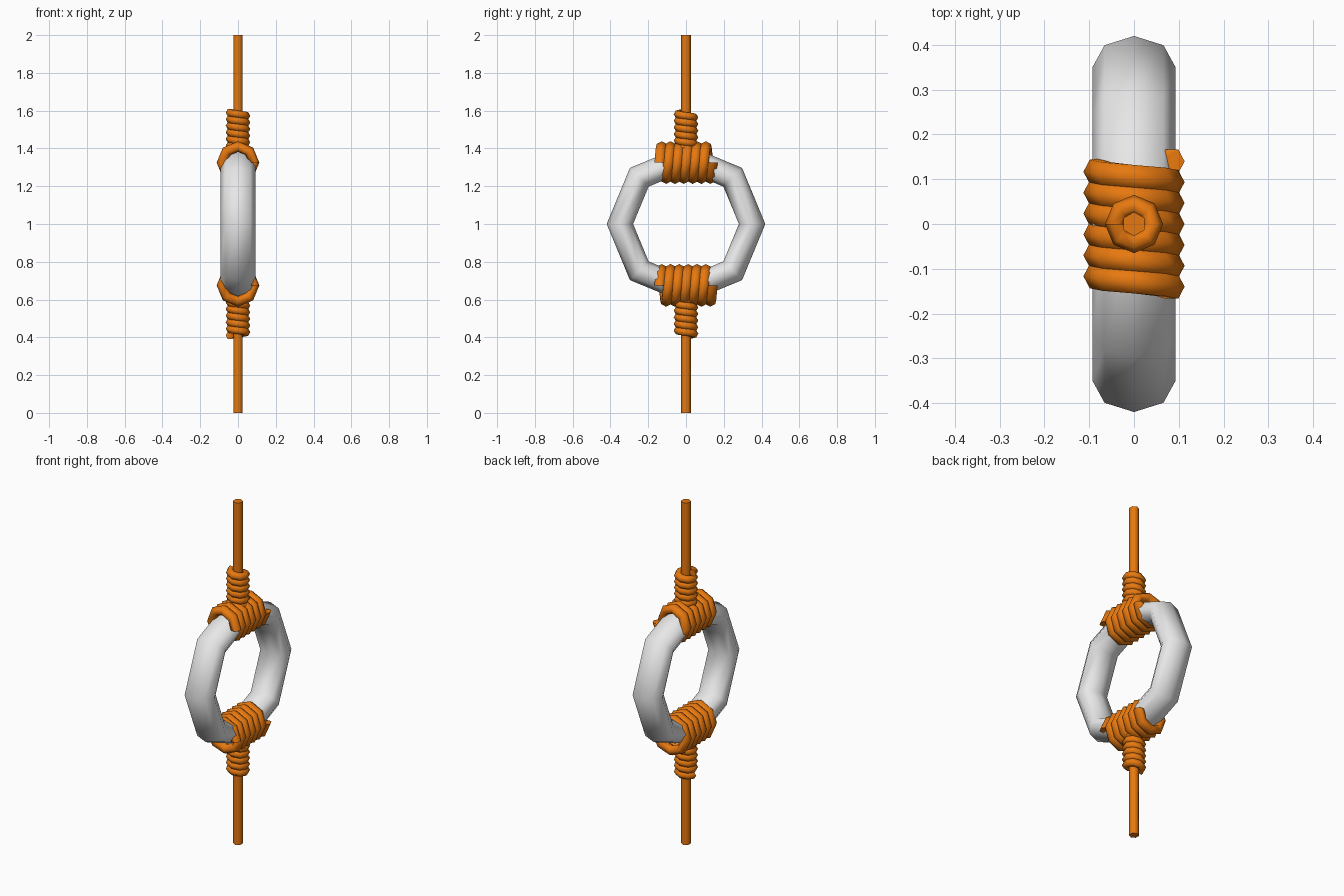
import bpy, bmesh
from math import pi, sin, cos, radians
from mathutils import Matrix, Vector

if "Cube" in bpy.data.objects:
    bpy.data.objects.remove(bpy.data.objects["Cube"])


def material(name, colour):
    m = bpy.data.materials.new(name)
    m.use_nodes = True
    m.diffuse_color = colour
    m.node_tree.nodes["Principled BSDF"].inputs["Base Color"].default_value = colour
    return m


ORANGE = material("orange rope", (0.8, 0.19, 0.005, 1))
GREY = material("pale grey", (0.8, 0.8, 0.8, 1))


def finish(name, bm, matrix, mat):
    bmesh.ops.recalc_face_normals(bm, faces=bm.faces)
    bm.transform(matrix)
    mesh = bpy.data.meshes.new(name)
    bm.to_mesh(mesh)
    bm.free()
    mesh.materials.append(mat)
    ob = bpy.data.objects.new(name, mesh)
    bpy.context.collection.objects.link(ob)
    bpy.ops.object.select_all(action="DESELECT")
    ob.select_set(True)
    bpy.context.view_layer.objects.active = ob
    bpy.ops.object.shade_smooth_by_angle(angle=radians(75))


def coil(name, matrix, mat, radius, thick, wide, height=0, turns=1, start=0,
         hand=-1, sides=6, closed=False):
    """Sweep a polygonal section round local z, rising over the given turns."""
    bm = bmesh.new()
    steps = int(turns * 8)
    rings = []
    for i in range(steps if closed else steps + 1):
        a = start + hand * i * pi / 4
        z = height * (i / steps - 0.5)
        ring = []
        for k in range(sides):
            t = 2 * pi * k / sides
            r = radius + thick * cos(t)
            ring.append(bm.verts.new((r * cos(a), r * sin(a), z + wide * sin(t))))
        rings.append(ring)
    pairs = list(zip(rings, rings[1:]))
    if closed:
        pairs.append((rings[-1], rings[0]))
    else:
        bm.faces.new(rings[0])
        bm.faces.new(rings[-1])
    for p, q in pairs:
        for k in range(sides):
            n = (k + 1) % sides
            bm.faces.new((p[k], p[n], q[n], q[k]))
    finish(name, bm, matrix, mat)


def cord(name, matrix, length):
    bm = bmesh.new()
    bmesh.ops.create_cone(bm, cap_ends=True, segments=6, radius1=0.027,
                          radius2=0.027, depth=length)
    finish(name, bm, matrix, ORANGE)


move = Matrix.Translation
lie_y = Matrix.Rotation(pi / 2, 4, "X")
centre = move((0, 0, 1))

# Eight-sided ring standing in the side plane
coil("ring", centre @ Matrix.Rotation(pi / 2, 4, "Y"), GREY, 0.35, 0.07, 0.093,
     sides=8, closed=True)

# The lower binding is the upper one turned half round the ring
for side, turn in (("upper", 0), ("lower", pi)):
    base = centre @ Matrix.Rotation(turn, 4, "X")
    coil(side + "_ring_wrap", base @ move((0, 0, 0.325)) @ lie_y, ORANGE,
         0.085, 0.028, 0.031, height=0.28, turns=6)
    coil(side + "_knot_wrap", base @ move((0, 0, 0.485)), ORANGE,
         0.043, 0.022, 0.022, height=0.21, turns=6, start=pi)
    cord(side + "_cord", base @ move((0, 0, 0.7)), 0.6)
